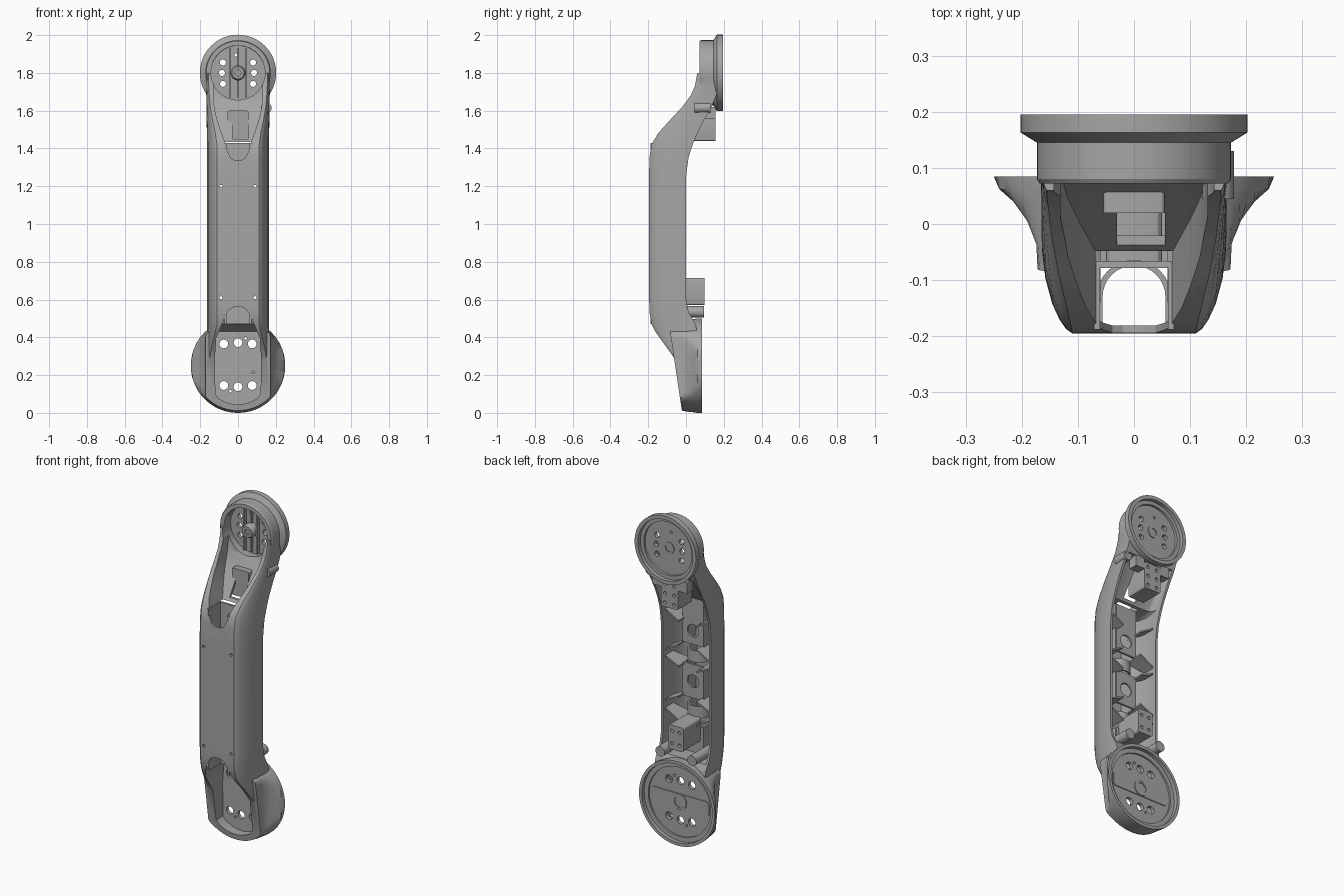
import bpy, bmesh
from math import sin, cos, pi, sqrt
from mathutils import Matrix, Vector

old = bpy.data.objects.get("Cube")
if old:
    bpy.data.objects.remove(old, do_unlink=True)

grey = bpy.data.materials.new("satin_grey")
grey.use_nodes = True
tone = (0.38, 0.38, 0.38, 1)
grey.diffuse_color = tone
grey.node_tree.nodes["Principled BSDF"].inputs["Base Color"].default_value = tone


def finish(name, bm):
    bmesh.ops.recalc_face_normals(bm, faces=bm.faces)
    mesh = bpy.data.meshes.new(name)
    bm.to_mesh(mesh)
    bm.free()
    mesh.materials.append(grey)
    ob = bpy.data.objects.new(name, mesh)
    bpy.context.collection.objects.link(ob)
    return ob


def loft(name, rings):
    """Skin a list of equal-length closed rings and cap both ends."""
    bm = bmesh.new()
    rows = [[bm.verts.new(p) for p in ring] for ring in rings]
    n = len(rows[0])
    for a, b in zip(rows, rows[1:]):
        for i in range(n):
            j = (i + 1) % n
            bm.faces.new((a[i], a[j], b[j], b[i]))
    bm.faces.new(rows[0])
    bm.faces.new(rows[-1])
    return finish(name, bm)


def turned(name, profile, x, z, steps=64):
    """Stack circles (radius, y) along the y axis."""
    return loft(name, [[(x + r * cos(2 * pi * i / steps), y, z + r * sin(2 * pi * i / steps))
                        for i in range(steps)] for r, y in profile])


def rod(name, x, z, r, y0, y1, steps=32):
    return turned(name, [(r, y0), (r, y1)], x, z, steps)


def box(name, x0, x1, y0, y1, z0, z1, bevel=0):
    bm = bmesh.new()
    size = Vector((x1 - x0, y1 - y0, z1 - z0))
    mid = Vector((x0 + x1, y0 + y1, z0 + z1)) / 2
    bmesh.ops.create_cube(bm, size=1, matrix=Matrix.Translation(mid) @ Matrix.Diagonal(size).to_4x4())
    if bevel:
        edges = [e for e in bm.edges if abs(e.verts[0].co.y - e.verts[1].co.y) > 1e-4]
        bmesh.ops.bevel(bm, geom=edges, offset=bevel, segments=3, affect='EDGES', profile=0.5)
    return finish(name, bm)


def combine(ob, other, mode='DIFFERENCE'):
    mod = ob.modifiers.new("combine", 'BOOLEAN')
    mod.operation, mod.solver, mod.object = mode, 'EXACT', other
    bpy.context.view_layer.objects.active = ob
    bpy.ops.object.modifier_apply(modifier=mod.name)
    bpy.data.objects.remove(other, do_unlink=True)


def section(z, yf, yb, wf, wb, back=None):
    """U-shaped body section: flat front, rounded corners, straight sides."""
    half = [(wf + (wb - wf) * k, yf + (yb - yf) * u) for u, k in
            ((0, 0), (.04, .2), (.12, .4), (.27, .65), (.5, .87), (.75, .98), (1, 1))]
    if back is not None:
        half.append((wb, back))
    return [(x, y, z) for x, y in half] + [(-x, y, z) for x, y in reversed(half)]


# Hollow arm shell
body = [(.25, -.055, .06, .15, .17), (.29, -.062, .06, .15, .17), (.35, -.105, .06, .14, .167),
        (.43, -.162, .06, .12, .165), (.47, -.182, .05, .112, .165), (.53, -.193, .015, .11, .165),
        (.6, -.195, 0, .11, .165), (1.25, -.195, 0, .11, .165), (1.35, -.194, .013, .11, .165),
        (1.42, -.183, .035, .112, .165), (1.48, -.148, .06, .12, .165), (1.55, -.085, .095, .135, .166),
        (1.62, -.02, .135, .147, .167), (1.68, .025, .16, .152, .168), (1.73, .047, .165, .155, .17),
        (1.8, .06, .165, .155, .17)]
shell = loft("arm_shell", [section(*s) for s in body])
t = .013
inner = [(z, yf + t, yb, wf - t * .6, wb - t) for z, yf, yb, wf, wb in body if .5 < z < 1.43]
inner.insert(0, (.5, -.175, .03, .1, .152))
inner += [(1.435, -.03, .045, .12, .152), (1.52, .026, .08, .125, .152), (1.63, .1, .14, .13, .152)]
combine(shell, loft("cavity", [section(*s, back=.3) for s in inner]))

# Lower bowl: round at the back, narrowed to the arm width at the front
bowl = []
for r, a, y, lean in ((.238, .172, -.02, .15), (.242, .174, .0, .09), (.245, .19, .02, .04),
                      (.247, .215, .04, 0), (.25, .24, .062, 0), (.25, .25, .085, 0)):
    ring = []
    for i in range(72):
        x, z = r * cos(i * pi / 36), .25 + r * sin(i * pi / 36)
        ring.append((max(-a, min(a, x)), y - lean * z, z))
    bowl.append(ring)
combine(shell, loft("bowl", bowl), 'UNION')

# Upper joint housing with its flange
combine(shell, turned("housing", [(.168, .072), (.173, .08), (.173, .145), (.202, .163), (.202, .195)],
                      0, 1.8), 'UNION')


# Front pockets with sloping floors
def pocket(rows):
    combine(shell, loft("pocket", [[(-w, -.4, z), (w, -.4, z), (w, y, z), (-w, y, z)] for z, w, y in rows]))


top_rows = [(1.34, .02, -.1), (1.35, .038, -.1), (1.38, .054, -.08), (1.43, .068, -.05),
            (1.52, .1, .008), (1.58, .118, .046), (1.66, .131, .09), (1.74, .131, .1)]
top_rows += [(1.8 + d, sqrt(.145 ** 2 - d * d), .1) for d in (.06, .09, .115, .13, .142)]
pocket(top_rows)
pocket([(.045, .02, .03), (.055, .06, .03), (.075, .1, .03), (.1, .12, .03), (.3, .122, .03),
        (.4, .115, .03), (.43, .1, .03), (.47, .085, -.06), (.52, .062, -.08), (.548, .045, -.08),
        (.56, .02, -.08)])
combine(shell, rod("front_well", 0, 1.8, .143, -.1, .135, 64))
combine(shell, box("window", -.03, .055, -.15, .075, 1.45, 1.565))

# Stepped recesses in the back faces of both joints
for z, steps in ((1.8, ((.18, .172), (.158, .158))), (.25, ((.232, .062), (.205, .052)))):
    for r, y in steps:
        combine(shell, rod("recess", 0, z, r, y, .3, 64))

# Bolt holes
holes = [(s * x, z, .016) for s in (-1, 1) for x, z in ((.085, 1.8), (.08, 1.855), (.08, 1.742))]
holes += [(x, z, .023) for x, z in ((-.075, .145), (0, .138), (.075, .145),
                                    (-.075, .365), (0, .372), (.075, .365))]
holes += [(s * .09, z, .008) for s in (-1, 1) for z in (.61, 1.2)]
holes += [(.08, .215, .007), (-.04, .115, .007), (.04, .395, .007), (-.012, 1.895, .008)]
for x, z, r in holes:
    combine(shell, rod("hole", x, z, r, -.5, .5, 20))

# Upper hub and flat bars in the front well
turned("joint_hub", [(.016, .095), (.016, .085), (.032, .085), (.04, .1), (.04, .14)], 0, 1.8, 32)
for side in (-1, 1):
    box("well_bar", side * .043 - .005, side * .043 + .005, .115, .14, 1.67, 1.93)
box("well_rib", -.005, .005, .12, .14, 1.67, 1.93)


# Thin plates and rings on the back faces
def collar(name, z, r, hole, y0, y1):
    ob = rod(name, 0, z, r, y0, y1, 48)
    combine(ob, rod("bore", 0, z, hole, y0 - .01, y1 + .01, 32))


collar("upper_centre_ring", 1.8, .034, .022, .15, .163)
collar("lower_centre_ring", .25, .045, .033, .045, .062)
box("lower_cross_band", -.19, .19, .045, .057, .205, .295, .02)


# Cable channel inside the arm
def channel(name, z0, z1, hole_z=None):
    plate = box(name, -.068, .068, -.078, -.066, z0, z1)
    if hole_z:
        combine(plate, rod("bore", 0, hole_z, .038, -.2, 0))
    for side in (-1, 1):
        x = side * .066
        combine(plate, box("leg", x - .005, x + .005, -.188, -.07, z0, z1), 'UNION')


channel("upper_channel", 1.14, 1.43, 1.22)
channel("middle_channel", .82, 1.02, .92)
channel("lower_channel", .47, .66)

# Half-round clips between the channels
for z in (1.07, .74):
    arc = [(r * cos(a * pi / 16), -.13 + r * sin(a * pi / 16)) for r, seq in
           ((.066, range(17)), (.056, range(16, -1, -1))) for a in seq]
    loft("cable_clip", [[(x, y, h) for x, y in arc] for h in (z - .035, z + .035)])
    for side in (-1, 1):
        x = side * .061
        box("clip_foot", x - .005, x + .005, -.188, -.128, z - .035, z + .035)

# Slanted ribs bracing the side walls
for z0, z1 in ((1.28, 1.33), (1.14, 1.09), (1.01, 1.05), (.83, .79), (.69, .74)):
    for s in (-1, 1):
        loft("side_rib", [[(s * x, y, z - .005), (s * x, y, z + .005), (s * x, -.015, z + .005),
                           (s * x, -.015, z - .005)] for x, y, z in ((.06, -.14, z0), (.147, -.09, z1))])

# Connector block, posts and peg on the open side
block = box("lower_connector", -.05, .05, -.07, .097, .57, .715, .015)
for x in (-.025, .025):
    for z in (.605, .68):
        combine(block, rod("socket", x, z, .01, .07, .2, 16))
for side in (-1, 1):
    rod("lower_post", side * .105, .535, .03, -.08, .095)
bracket = box("upper_connector", -.055, .055, .02, .155, 1.44, 1.6, .008)
for x in (-.03, .03):
    for z in (1.465, 1.52, 1.575):
        combine(bracket, rod("socket", x, z, .01, .13, .3, 16))
for side in (-1, 1):
    box("connector_ear", side * .085 - .03, side * .085 + .03, .1, .155, 1.555, 1.62)
rod("side_peg", .15, 1.615, .028, .045, .13)

# Crisp edges, smooth curves
bpy.ops.object.select_all(action='DESELECT')
for ob in bpy.context.collection.objects:
    if ob.type == 'MESH' and grey.name in ob.data.materials:
        ob.select_set(True)
        bpy.context.view_layer.objects.active = ob
bpy.ops.object.shade_smooth_by_angle(angle=.5)
